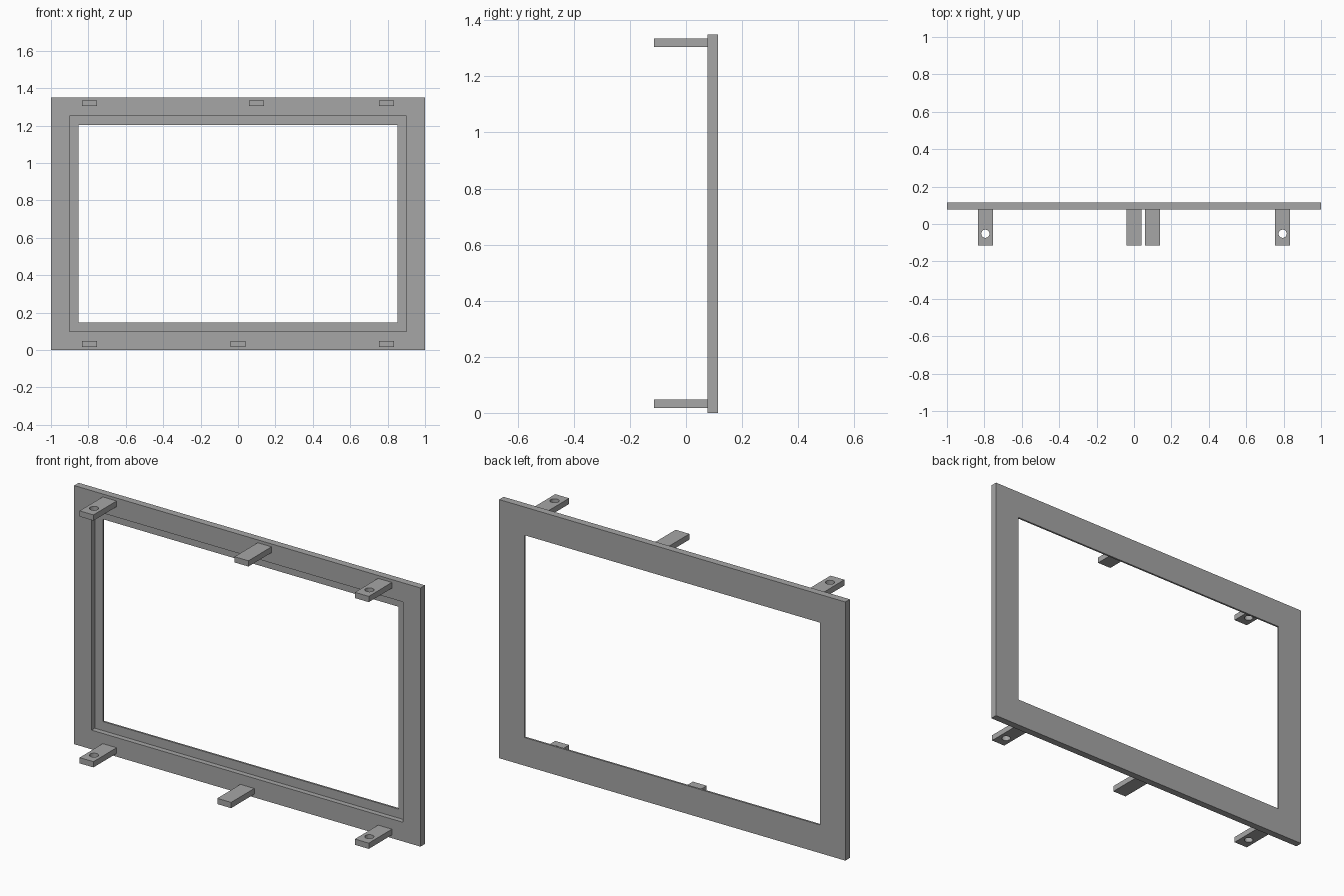
import bpy, bmesh
from math import cos, sin, tau
from mathutils import Vector

if "Cube" in bpy.data.objects:
    bpy.data.objects.remove(bpy.data.objects["Cube"])

GREY = (0.38, 0.38, 0.38, 1)
mat = bpy.data.materials.new("grey")
mat.use_nodes = True
mat.diffuse_color = GREY
mat.node_tree.nodes["Principled BSDF"].inputs["Base Color"].default_value = GREY

HEIGHT = 1.35
FRONT, STEP, BACK = 0.077, 0.104, 0.114   # frame depths along y
TAB_END = -0.114
TAB_W, TAB_T = 0.08, 0.03


def finish(bm, name):
    bmesh.ops.recalc_face_normals(bm, faces=bm.faces[:])
    mesh = bpy.data.meshes.new(name)
    bm.to_mesh(mesh)
    bm.free()
    mesh.materials.append(mat)
    obj = bpy.data.objects.new(name, mesh)
    bpy.context.collection.objects.link(obj)
    return obj


# Rebated frame: a stepped cross-section swept round the rectangle
def build_frame():
    bm = bmesh.new()
    section = [(0, BACK), (0, FRONT), (0.1, FRONT),
               (0.1, STEP), (0.147, STEP), (0.147, BACK)]
    rings = []
    for inset, y in section:
        x, lo, hi = 1 - inset, inset, HEIGHT - inset
        rings.append([bm.verts.new((px, y, pz)) for px, pz in
                      ((-x, lo), (x, lo), (x, hi), (-x, hi))])
    for a, b in zip(rings, rings[1:] + rings[:1]):
        for i in range(4):
            j = (i + 1) % 4
            bm.faces.new((a[i], a[j], b[j], b[i]))
    finish(bm, "frame")


# Mounting tab, optionally with a vertical screw hole
def build_tab(name, x, z, hole):
    bm = bmesh.new()
    w = TAB_W / 2
    loops = [[(x - w, TAB_END), (x + w, TAB_END), (x + w, FRONT), (x - w, FRONT)]]
    if hole:
        n = 20
        loops.append([(x + 0.022 * cos(tau * i / n), -0.052 + 0.022 * sin(tau * i / n))
                      for i in range(n)])
    for pts in loops:
        vs = [bm.verts.new((px, py, z)) for px, py in pts]
        for a, b in zip(vs, vs[1:] + vs[:1]):
            bm.edges.new((a, b))
    bmesh.ops.triangle_fill(bm, edges=bm.edges[:], use_beauty=True, normal=Vector((0, 0, 1)))
    top = bmesh.ops.extrude_face_region(bm, geom=bm.faces[:], use_keep_orig=True)["geom"]
    bmesh.ops.translate(bm, vec=(0, 0, TAB_T),
                        verts=[g for g in top if isinstance(g, bmesh.types.BMVert)])
    finish(bm, name)


build_frame()
for row, z, mid_x in (("lower", 0.017, 0), ("upper", 1.305, 0.1)):
    for side, x in (("right", -0.795), ("middle", mid_x), ("left", 0.795)):
        build_tab(f"{row}_{side}_tab", x, z, side != "middle")
